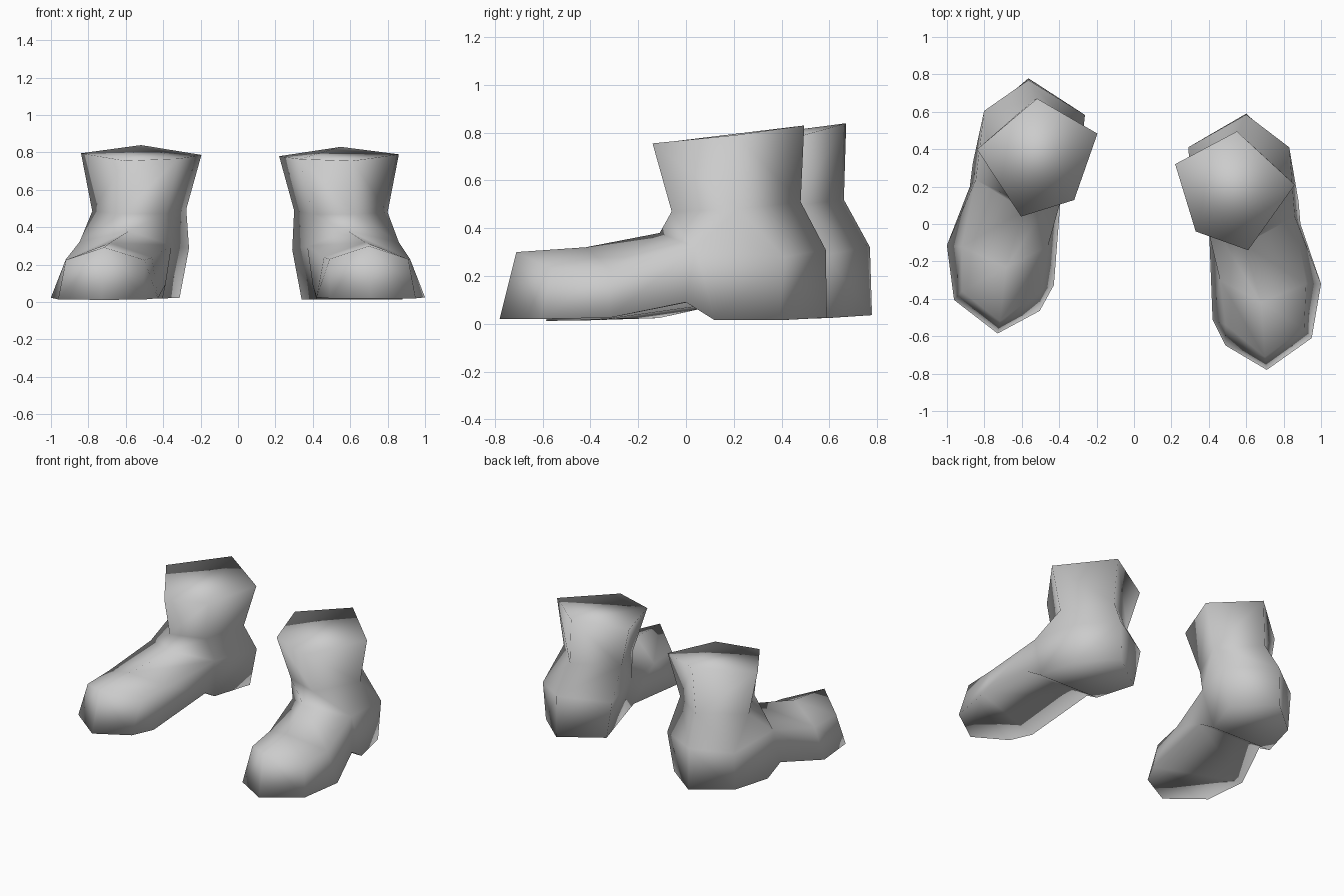
import bpy
import bmesh
from mathutils import Matrix

cube = bpy.data.objects.get("Cube")
if cube:
    bpy.data.objects.remove(cube, do_unlink=True)

# One plain grey for everything
grey = bpy.data.materials.new("plain grey")
grey.use_nodes = True
colour = (0.6, 0.6, 0.6, 1)
grey.diffuse_color = colour
grey.node_tree.nodes["Principled BSDF"].inputs["Base Color"].default_value = colour

# Shaft rings, ordered: inner side, front inner, front outer, outer side, back
rim = [(.22, .32, .78), (.33, -.04, .765), (.61, -.14, .755), (.86, .21, .79), (.55, .495, .83)]
ankle = [(.3, .29, .49), (.4, .02, .47), (.63, -.06, .47), (.8, .22, .48), (.57, .48, .51)]
# Heel rings, ordered: inner side, back, outer side
heel = [(.29, .41, .28), (.6, .585, .31), (.83, .41, .28)]
heel_base = [(.34, .4, .015), (.6, .59, .025), (.82, .39, .015)]
heel_front = [(.42, .13, .015), (.88, .12, .015)]
# Foot arches, ordered: inner edge, inner shoulder, ridge, outer shoulder, outer edge
instep = [(.4, .01, .09), (.37, .08, .3), (.59, -.11, .38), (.86, .04, .32), (.89, 0, .09)]
ball = [(.42, -.51, .025), (.46, -.3, .24), (.68, -.42, .32), (.92, -.32, .23), (1, -.32, .025)]
toe = [(.49, -.65, .02), (.49, -.54, .23), (.7, -.71, .3), (.91, -.56, .23), (.95, -.61, .02)]
tip = (.71, -.78, .02)


def build(name, faces, transform):
    """Join faces given as lists of points into one smooth solid."""
    bm = bmesh.new()
    verts = {}
    for face in faces:
        for point in face:
            if point not in verts:
                verts[point] = bm.verts.new(point)
        bm.faces.new([verts[point] for point in face]).smooth = True
    bm.transform(transform)
    bmesh.ops.recalc_face_normals(bm, faces=bm.faces)
    mesh = bpy.data.meshes.new(name)
    bm.to_mesh(mesh)
    bm.free()
    mesh.materials.append(grey)
    bpy.context.collection.objects.link(bpy.data.objects.new(name, mesh))


def bridge(first, second, closed=False):
    """Quads between two matching rows of points."""
    count = len(first)
    return [[first[i], first[(i + 1) % count], second[(i + 1) % count], second[i]]
            for i in range(count if closed else count - 1)]


def boot_faces():
    inner, front_in, front_out, outer, back = ankle
    edge_in, shoulder_in, ridge, shoulder_out, edge_out = instep
    # Closed top, shaft and heel walls
    faces = [rim] + bridge(rim, ankle, closed=True)
    faces += bridge([inner, back, outer], heel) + bridge(heel, heel_base)
    # Join of shaft, heel and instep
    faces += [[front_in, front_out, ridge],
              [front_in, ridge, shoulder_in],
              [front_out, shoulder_out, ridge],
              [inner, front_in, shoulder_in, heel[0]],
              [outer, heel[2], shoulder_out, front_out],
              [heel[0], shoulder_in, heel_front[0], heel_base[0]],
              [shoulder_in, edge_in, heel_front[0]],
              [heel[2], heel_base[2], heel_front[1], shoulder_out],
              [shoulder_out, heel_front[1], edge_out]]
    # Foot and toe
    faces += bridge(instep, ball) + bridge(ball, toe)
    faces += [[toe[0], toe[1], toe[2], tip], [toe[2], toe[3], toe[4], tip]]
    # Underside: heel, arch, forefoot and toe
    faces += [heel_base + heel_front[::-1],
              [heel_front[0], heel_front[1], edge_out, edge_in],
              [edge_in, edge_out, ball[4], ball[0]],
              [ball[0], ball[4], toe[4], tip, toe[0]]]
    return faces


# The right boot is mirrored, set back, and turned and tilted slightly
build("left_boot", boot_faces(), Matrix.Identity(4))
build("right_boot", boot_faces(),
      Matrix.Rotation(.014, 4, "X")
      @ Matrix.Translation((-.6, -.11, 0))
      @ Matrix.Rotation(-.04, 4, "Z")
      @ Matrix.Translation((.6, .3, 0))
      @ Matrix.Scale(-1, 4, (1, 0, 0)))
